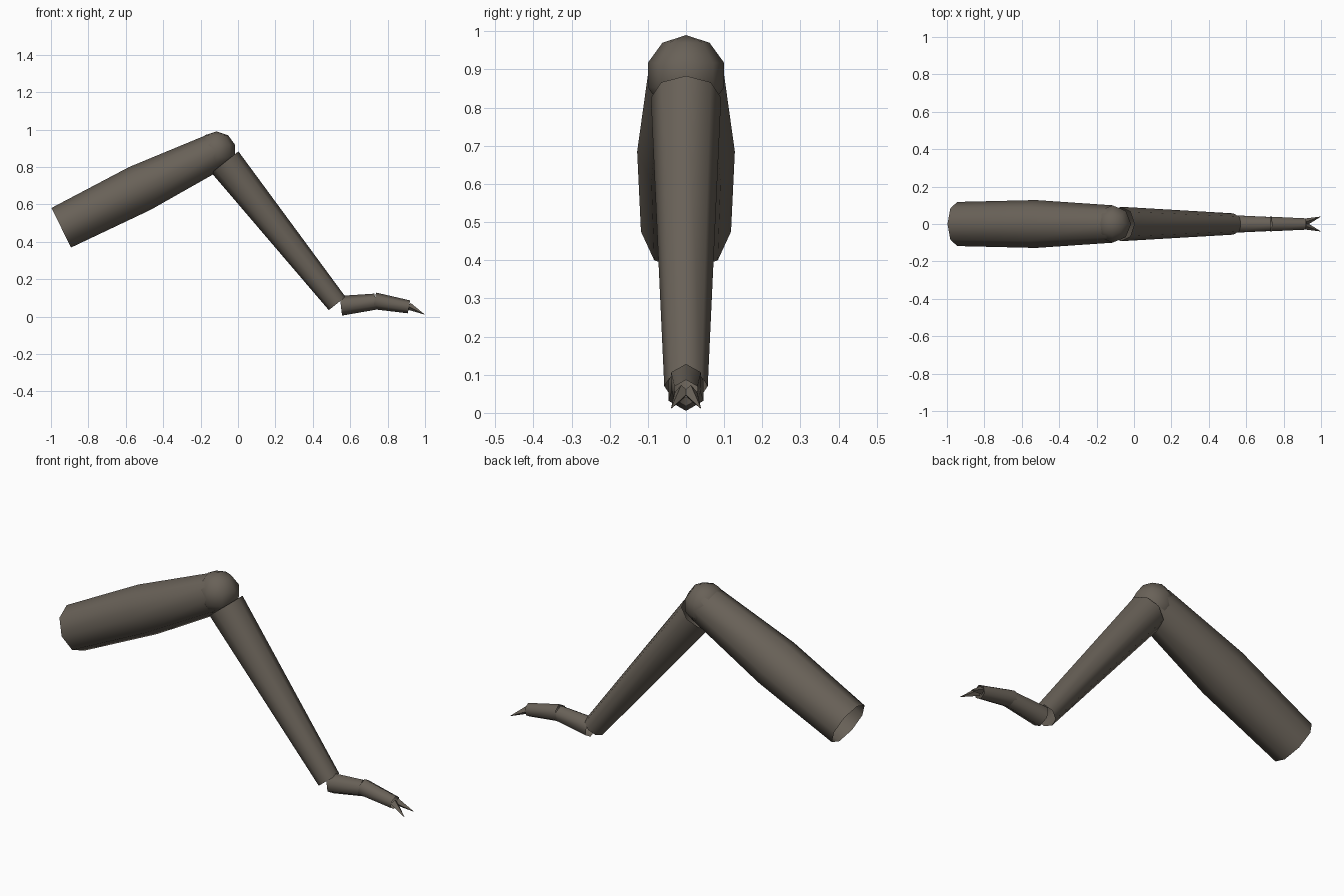
import bpy, bmesh, math
from mathutils import Vector, Matrix

cube = bpy.data.objects.get("Cube")
if cube:
    bpy.data.objects.remove(cube, do_unlink=True)

hide = bpy.data.materials.new("dull_brown_grey")
hide.use_nodes = True
colour = (0.14, 0.12, 0.097, 1)
hide.diffuse_color = colour
hide.node_tree.nodes["Principled BSDF"].inputs["Base Color"].default_value = colour


def finish(name, bm, angle):
    mesh = bpy.data.meshes.new(name)
    bm.normal_update()
    bm.to_mesh(mesh)
    bm.free()
    mesh.materials.append(hide)
    obj = bpy.data.objects.new(name, mesh)
    bpy.context.collection.objects.link(obj)
    bpy.ops.object.select_all(action='DESELECT')
    obj.select_set(True)
    bpy.context.view_layer.objects.active = obj
    bpy.ops.object.shade_smooth_by_angle(angle=math.radians(angle))
    return obj


def tube(name, stations, sides, angle=65):
    """Open-ended tube through (x, z, radius) stations in the y = 0 plane."""
    bm = bmesh.new()
    points = [Vector((x, 0, z)) for x, z, r in stations]
    axis = (points[-1] - points[0]).normalized()
    side = Vector((0, 1, 0))
    up = axis.cross(side)
    rings = []
    for p, (x, z, r) in zip(points, stations):
        ring = []
        for i in range(sides):
            a = math.tau * i / sides
            ring.append(bm.verts.new(p + r * (math.cos(a) * up + math.sin(a) * side)))
        rings.append(ring)
    for low, high in zip(rings, rings[1:]):
        for i in range(sides):
            j = (i + 1) % sides
            bm.faces.new((low[i], high[i], high[j], low[j]))
    bmesh.ops.recalc_face_normals(bm, faces=bm.faces)
    return finish(name, bm, angle)


# Upper and lower leg
tube("thigh", [(-0.945, 0.475, 0.118), (-0.525, 0.685, 0.128), (-0.115, 0.885, 0.1)], 8)
tube("shin", [(-0.07, 0.826, 0.092), (0.53, 0.07, 0.057)], 8)

# Knee ball
bm = bmesh.new()
bmesh.ops.create_uvsphere(bm, u_segments=8, v_segments=5, radius=0.105,
                          matrix=Matrix.Translation((-0.115, 0, 0.885)))
finish("knee", bm, 65)

# Two foot segments
tube("foot_rear", [(0.55, 0.058, 0.053), (0.735, 0.08, 0.043)], 6)
tube("foot_front", [(0.73, 0.084, 0.045), (0.914, 0.052, 0.035)], 6)

# Pair of splayed claws
for name, s in (("left_claw", 1), ("right_claw", -1)):
    base, tip = Vector((0.915, s * 0.01, 0.055)), Vector((1.0, s * 0.04, 0.01))
    way = tip - base
    bm = bmesh.new()
    bmesh.ops.create_cone(bm, cap_ends=True, segments=4, radius1=0.02, radius2=0,
                          depth=way.length,
                          matrix=Matrix.Translation((base + tip) / 2)
                          @ way.to_track_quat('Z', 'Y').to_matrix().to_4x4())
    finish(name, bm, 30)
